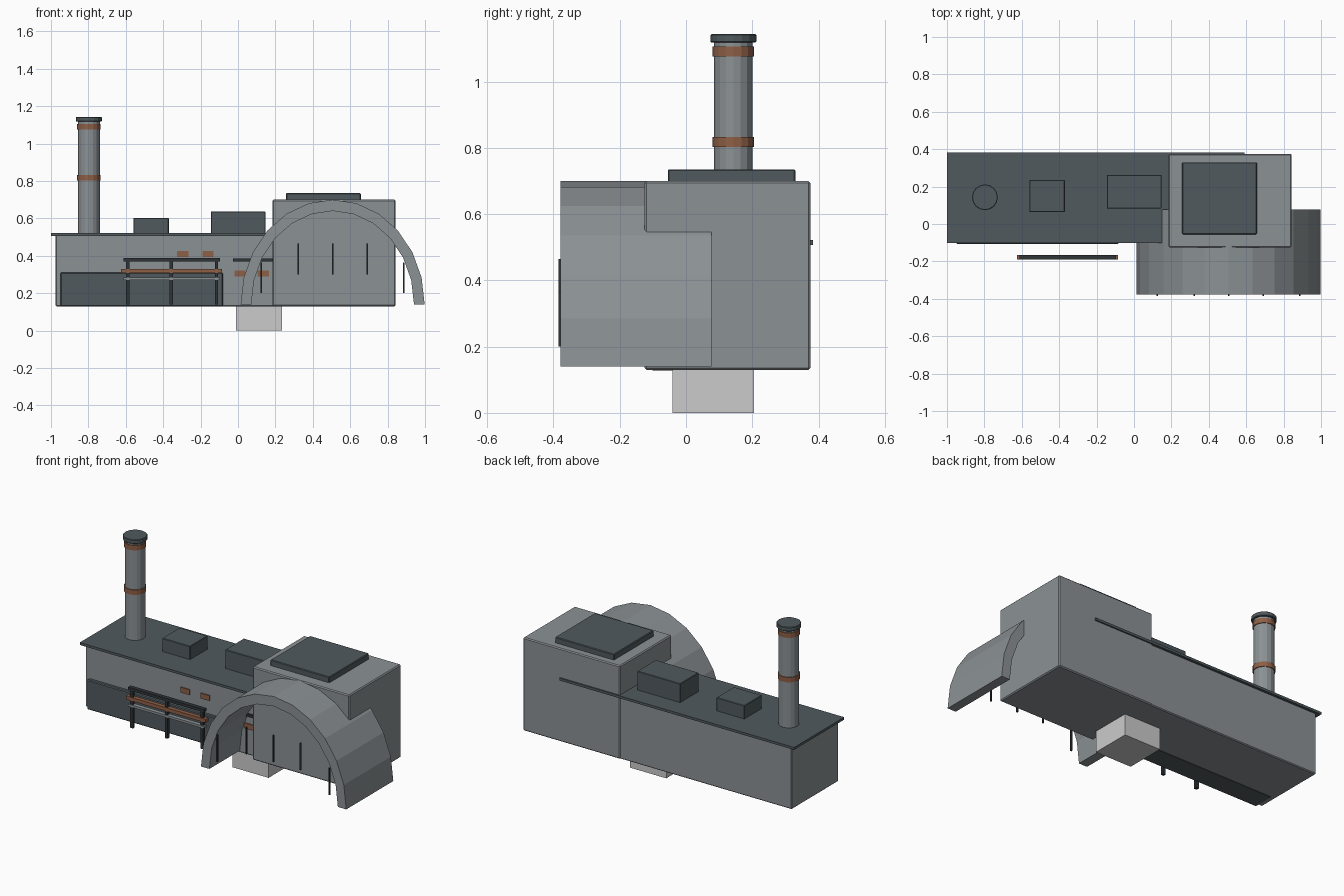
import bpy, bmesh, math

if "Cube" in bpy.data.objects:
    bpy.data.objects.remove(bpy.data.objects["Cube"])


def material(name, rgb):
    m = bpy.data.materials.new(name)
    m.diffuse_color = (*rgb, 1)
    m.use_nodes = True
    m.node_tree.nodes["Principled BSDF"].inputs["Base Color"].default_value = m.diffuse_color
    return m


WALL = material("wall_grey", (0.26, 0.285, 0.30))
ROOF = material("slate_roof", (0.08, 0.102, 0.112))
IRON = material("dark_iron", (0.028, 0.034, 0.038))
RUST = material("rust_copper", (0.27, 0.115, 0.06))
PALE = material("pale_plinth", (0.60, 0.60, 0.60))


def finish(name, bm, mat, bevel=0):
    bmesh.ops.recalc_face_normals(bm, faces=bm.faces)
    me = bpy.data.meshes.new(name)
    bm.to_mesh(me)
    bm.free()
    me.materials.append(mat)
    ob = bpy.data.objects.new(name, me)
    bpy.context.collection.objects.link(ob)
    if bevel:
        mod = ob.modifiers.new("edge_bevel", 'BEVEL')
        mod.width, mod.segments = bevel, 1
    return ob


def box(name, x, y, z, mat, bevel=0):
    bm = bmesh.new()
    bmesh.ops.create_cube(bm, size=1)
    for v in bm.verts:
        v.co = [sum(r) / 2 + c * (r[1] - r[0]) for c, r in zip(v.co, (x, y, z))]
    return finish(name, bm, mat, bevel)


def drum(name, x, y, r, z, mat, bevel=0):
    bm = bmesh.new()
    bmesh.ops.create_cone(bm, cap_ends=True, segments=16, radius1=r, radius2=r, depth=z[1] - z[0])
    bmesh.ops.translate(bm, verts=bm.verts, vec=(x, y, sum(z) / 2))
    return finish(name, bm, mat, bevel)


# Long hall with its thin overhanging roof and dark front base
box("hall", (-0.975, 0.45), (-0.085, 0.37), (0.13, 0.51), WALL, 0.005)
box("hall_roof", (-1.0, 0.59), (-0.102, 0.383), (0.507, 0.522), ROOF)
box("hall_base", (-0.95, -0.08), (-0.106, 0.03), (0.128, 0.31), ROOF, 0.005)

# Tower block
box("tower", (0.185, 0.842), (-0.125, 0.375), (0.13, 0.70), WALL, 0.006)
box("tower_cap", (0.257, 0.657), (-0.055, 0.33), (0.695, 0.735), ROOF, 0.004)

# Roof units and ground plinth
box("roof_unit_small", (-0.56, -0.37), (0.065, 0.235), (0.515, 0.603), ROOF, 0.003)
box("roof_unit_large", (-0.145, 0.147), (0.083, 0.263), (0.515, 0.637), ROOF, 0.003)
box("plinth", (-0.01, 0.235), (-0.04, 0.205), (0.0, 0.135), PALE)

# Chimney with cap and two bands
CX, CY = -0.797, 0.143
drum("chimney", CX, CY, 0.058, (0.515, 1.12), WALL)
drum("chimney_cap", CX, CY, 0.069, (1.117, 1.143), ROOF, 0.003)
for z in (0.803, 1.075):
    drum("chimney_band", CX, CY, 0.0625, (z, z + 0.03), RUST)

# Arched entrance: half-ellipse shell swept front to back
bm = bmesh.new()
rows = []
for i in range(13):
    t = math.pi * i / 12
    c, s = math.cos(t), math.sin(t)
    rows.append([bm.verts.new((0.506 + rx * c, y, 0.14 + rz * s))
                 for rx, rz, y in ((0.492, 0.56, -0.378), (0.492, 0.56, 0.077),
                                   (0.435, 0.50, 0.077), (0.435, 0.50, -0.378))])
for a, b in zip(rows, rows[1:]):
    for k in range(4):
        j = (k + 1) % 4
        bm.faces.new((a[k], a[j], b[j], b[k]))
bm.faces.new(rows[0])
bm.faces.new(rows[-1])
finish("entrance_arch", bm, WALL)

# Slim upright bars across the arch front
for x, z0, z1 in ((0.125, 0.20, 0.365), (0.323, 0.30, 0.465), (0.506, 0.30, 0.465),
                  (0.69, 0.30, 0.465), (0.885, 0.20, 0.365)):
    box("arch_bar", (x - 0.004, x + 0.004), (-0.384, -0.375), (z0, z1), IRON)

# Pipe rack standing before the hall
for x in (-0.59, -0.356, -0.115):
    box("rack_post", (x - 0.009, x + 0.009), (-0.187, -0.169), (0.14, 0.385), IRON)
for name, z0, z1, mat in (("rack_top_rail", 0.369, 0.387, IRON),
                          ("rack_copper_pipe", 0.308, 0.33, RUST),
                          ("rack_grey_pipe", 0.27, 0.284, WALL)):
    x0 = -0.625 if mat is RUST else -0.612
    box(name, (x0, x0 + 0.54 if mat is RUST else -0.097), (-0.191, -0.165), (z0, z1), mat)

# Wall rail and copper vent plates on the hall front
box("wall_rail", (-0.028, 0.19), (-0.098, -0.08), (0.369, 0.385), IRON)
for x, z in ((-0.325, 0.393), (-0.19, 0.393), (-0.02, 0.29), (0.105, 0.29)):
    box("vent_plate", (x, x + 0.06), (-0.092, -0.084), (z, z + 0.032), RUST)
